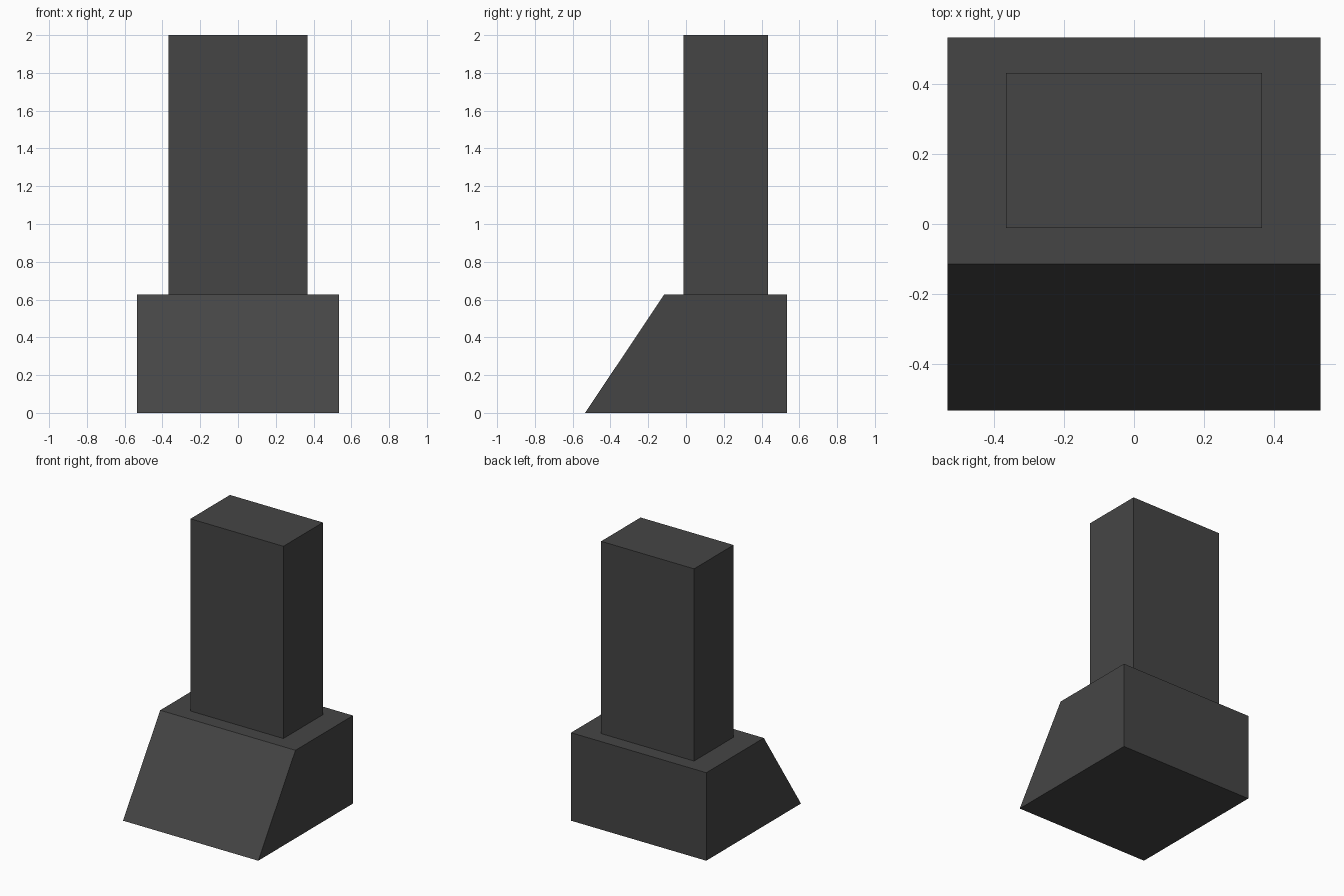
import bpy, bmesh

if "Cube" in bpy.data.objects:
    bpy.data.objects.remove(bpy.data.objects["Cube"])

mat = bpy.data.materials.new("dark_grey")
mat.diffuse_color = (0.06, 0.06, 0.06, 1)
mat.use_nodes = True
mat.node_tree.nodes["Principled BSDF"].inputs["Base Color"].default_value = mat.diffuse_color


def extrude_profile(name, profile, half_width):
    """Extrude a closed (y, z) profile along x, centred on x = 0."""
    bm = bmesh.new()
    face = bm.faces.new([bm.verts.new((-half_width, y, z)) for y, z in profile])
    ext = bmesh.ops.extrude_face_region(bm, geom=[face])
    moved = [g for g in ext["geom"] if isinstance(g, bmesh.types.BMVert)]
    bmesh.ops.translate(bm, verts=moved, vec=(2 * half_width, 0, 0))
    bmesh.ops.recalc_face_normals(bm, faces=bm.faces)
    mesh = bpy.data.meshes.new(name)
    bm.to_mesh(mesh)
    bm.free()
    mesh.materials.append(mat)
    obj = bpy.data.objects.new(name, mesh)
    bpy.context.collection.objects.link(obj)
    return obj


BASE_TOP = 0.628

# Base with sloped front
extrude_profile("sloped_base", [(-0.534, 0), (0.534, 0), (0.534, BASE_TOP), (-0.115, BASE_TOP)], 0.534)

# Tall column standing on the base
extrude_profile("column", [(-0.012, BASE_TOP), (0.433, BASE_TOP), (0.433, 2), (-0.012, 2)], 0.367)
